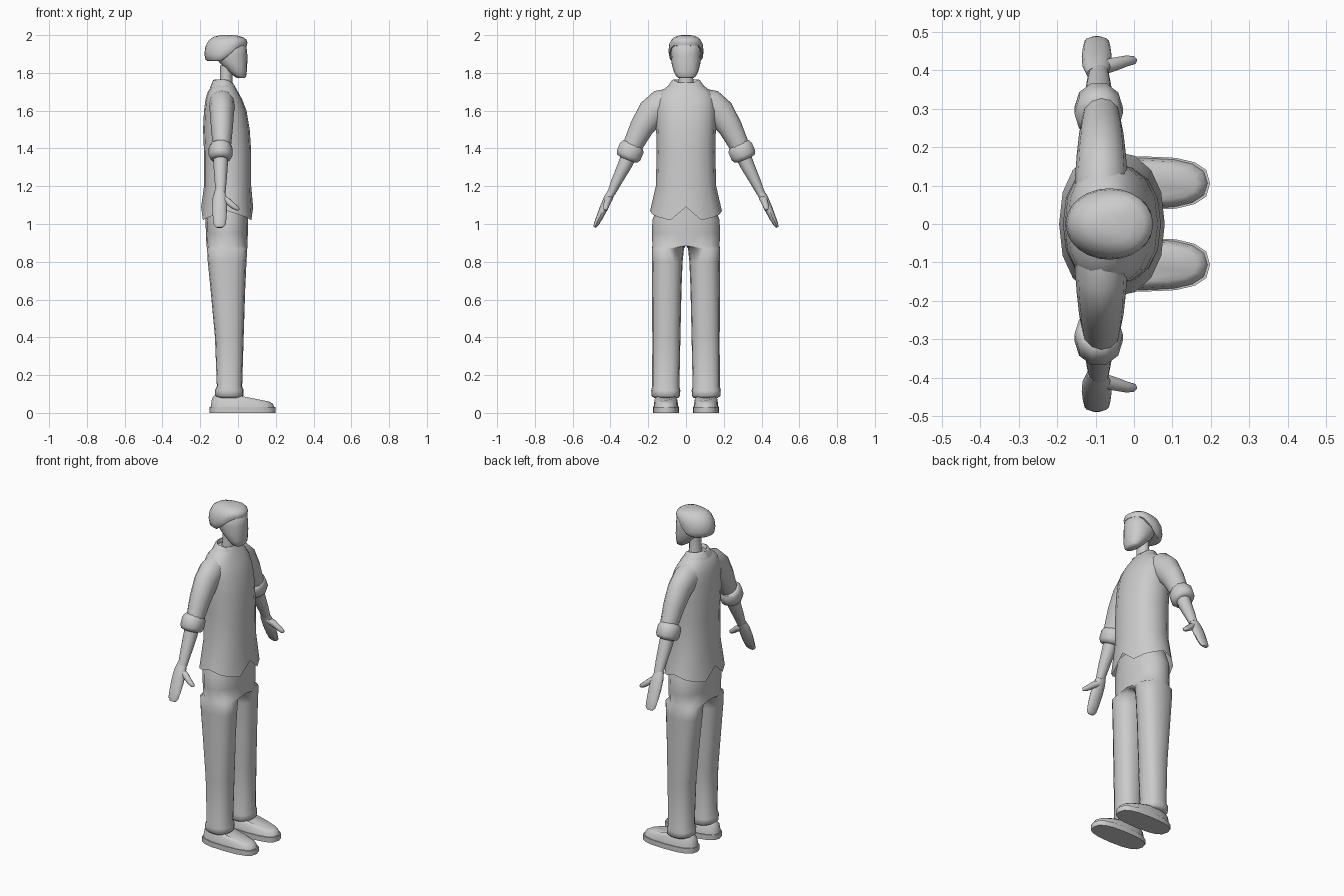
import bpy, bmesh, math
from mathutils import Vector

cube = bpy.data.objects.get("Cube")
if cube:
    bpy.data.objects.remove(cube)

grey = bpy.data.materials.new("plain grey")
grey.use_nodes = True
tone = (0.6, 0.6, 0.6, 1)
grey.diffuse_color = tone
grey.node_tree.nodes["Principled BSDF"].inputs["Base Color"].default_value = tone


def angles(n):
    return [2 * math.pi * i / n for i in range(n)]


def power(v, p):
    return math.copysign(abs(v) ** (2 / p), v)


def flat_ring(z, back, front, half, yc=0, p=2, n=16):
    """Level ring; z may be a rule taking (x, angle)."""
    pts = []
    for a in angles(n):
        x = (back + front) / 2 + (front - back) / 2 * power(math.cos(a), p)
        pts.append(Vector((x, yc + half * power(math.sin(a), p), z(x, a) if callable(z) else z)))
    return pts


def limb_rings(path, n=12):
    """Rings square to a path of (x, y, z, radius along x, radius across)."""
    centres = [Vector(p[:3]) for p in path]
    rings = []
    for i, (c, p) in enumerate(zip(centres, path)):
        way = (centres[min(i + 1, len(path) - 1)] - centres[max(i - 1, 0)]).normalized()
        side = way.cross(Vector((1, 0, 0))).normalized()
        fore = side.cross(way)
        rings.append([c + fore * p[3] * math.cos(a) + side * p[4] * math.sin(a) for a in angles(n)])
    return rings


def loft(name, rings, caps=(True, True), mirror=False, angle=50, drop=None):
    bm = bmesh.new()
    rows = [[bm.verts.new(p) for p in r] for r in rings]
    n = len(rows[0])
    for low, high in zip(rows, rows[1:]):
        for i in range(n):
            j = (i + 1) % n
            bm.faces.new((low[i], low[j], high[j], high[i]))
    if caps[0]:
        bm.faces.new(rows[0][::-1])
    if caps[1]:
        bm.faces.new(rows[-1])
    if drop:
        bmesh.ops.delete(bm, geom=[f for f in bm.faces if drop(f)], context='FACES')
    bmesh.ops.recalc_face_normals(bm, faces=bm.faces)
    mesh = bpy.data.meshes.new(name)
    bm.to_mesh(mesh)
    bm.free()
    mesh.materials.append(grey)
    ob = bpy.data.objects.new(name, mesh)
    bpy.context.collection.objects.link(ob)
    if mirror:
        mod = ob.modifiers.new("Mirror", 'MIRROR')
        mod.use_axis = (False, True, False)
    bpy.ops.object.select_all(action='DESELECT')
    ob.select_set(True)
    bpy.context.view_layer.objects.active = ob
    bpy.ops.object.shade_smooth_by_angle(angle=math.radians(angle))
    return ob


# Shirt body with a notched hem
def hem(x, a):
    step = round(math.degrees(math.acos(abs(math.cos(a)))) / 22.5)
    return (1.09, 1.02, 1.035, 1.05, 1.07)[step]


shirt = [(1.2, -.18, .07, .16), (1.38, -.18, .07, .155), (1.5, -.185, .062, .158),
         (1.6, -.18, .045, .16), (1.66, -.172, .022, .155), (1.7, -.16, 0, .135),
         (1.735, -.135, -.02, .09), (1.75, -.11, -.03, .05)]
loft("shirt_body", [flat_ring(hem, -.195, .08, .19, p=2.3)]
     + [flat_ring(*s, p=2.3) for s in shirt], caps=(False, True))

# Sleeves, rolled cuffs and forearms
X = -.085
loft("sleeves", limb_rings([(X, .07, 1.645, .07, .075), (X, .13, 1.628, .068, .085),
                            (X, .18, 1.59, .064, .078), (X, .235, 1.51, .058, .064),
                            (X, .285, 1.41, .048, .052)]), mirror=True)
X = -.092
loft("sleeve_cuffs", limb_rings([(X, .277, 1.425, .045, .045), (X, .28, 1.42, .055, .06),
                                 (X, .287, 1.403, .063, .071), (X, .304, 1.363, .063, .071),
                                 (X, .311, 1.346, .055, .06), (X, .313, 1.341, .04, .04)], 10), mirror=True)
loft("forearms", limb_rings([(X, .295, 1.38, .04, .042), (X, .325, 1.31, .038, .037),
                             (X, .365, 1.23, .032, .029), (X, .395, 1.165, .026, .022)]), mirror=True)

# Hands and thumbs
X = -.097
loft("hands", limb_rings([(X, .39, 1.178, .026, .02), (X, .41, 1.14, .037, .023),
                          (X, .435, 1.085, .039, .022), (X, .46, 1.03, .036, .017),
                          (X, .476, .997, .032, .013), (X, .483, .982, .018, .007)]), mirror=True)
loft("thumbs", limb_rings([(-.09, .405, 1.14, .02, .02), (-.055, .415, 1.12, .019, .019),
                           (-.02, .424, 1.092, .015, .015), (0, .426, 1.08, .011, .011),
                           (.006, .426, 1.076, .004, .004)], 8), mirror=True)

# Trousers: one leg opening into half the hips
leg = [(.08, -.105, .018, .065, .105), (.09, -.122, .03, .075, .107), (.12, -.122, .03, .077, .107),
       (.14, -.112, .022, .072, .107), (.4, -.122, .03, .0745, .104), (.65, -.145, .038, .078, .102),
       (.8, -.16, .045, .081, .099), (.87, -.164, .049, .085, .096)]
hips = [(.885, -.167, .05, .178), (.95, -.17, .052, .18), (1.02, -.172, .053, .178), (1.1, -.165, .05, .15)]
rings = [flat_ring(*r, p=2.4) for r in leg]
for h in hips:
    rings.append([Vector((p.x, max(p.y, 0) if abs(p.y) > 1e-6 else 0, p.z)) for p in flat_ring(*h, p=2.3)])
loft("trousers", rings, mirror=True, drop=lambda f: all(v.co.y < 1e-4 for v in f.verts), angle=60)

# Shoes
Y = .106
loft("shoe_soles", [flat_ring(z, -.15, .198, .07, Y, 2.7) for z in (0, .03)], mirror=True)


def slope(rise):
    return lambda x, a: .03 + rise * (1 if x < 0 else max(1 - x * 3.2, .3))


loft("shoe_uppers", [flat_ring(.028, -.145, .192, .066, Y, 2.6),
                     flat_ring(slope(.045), -.138, .185, .06, Y, 2.5),
                     flat_ring(slope(.063), -.125, .165, .046, Y, 2.4)], mirror=True)

# Neck and head
loft("neck", [flat_ring(1.7, -.11, -.025, .048, n=12), flat_ring(1.77, -.095, -.03, .038, n=12),
              flat_ring(1.84, -.095, -.03, .038, n=12)])
face = [(1.772, -.005, .036, .038), (1.782, -.02, .043, .052), (1.81, -.055, .047, .066),
        (1.85, -.095, .049, .076), (1.9, -.13, .049, .08), (1.95, -.14, .044, .079), (1.975, -.11, .01, .05)]
loft("head", [flat_ring(*f, p=2.2) for f in face], angle=60)


# Hair cap with a raised fringe
def hairline(a):
    c = math.cos(a)
    return 1.945 if c > .6 else 1.862 + .083 * max(0, (c + .3) / .9) ** 1.3


hair = []
for t, s in ((0, .84), (.06, .95), (.28, 1), (.55, .96), (.8, .8), (.94, .55), (1, .25)):
    ring = []
    for a in angles(24):
        k = max(s, .97) if t < .1 and math.cos(a) > 0 else s
        low = hairline(a)
        ring.append(Vector((-.064 + .114 * k * math.cos(a), .093 * k * math.sin(a), low + t * (2 - low))))
    hair.append(ring)
loft("hair", hair, angle=60)


# Folded collar, open at the throat
def tilt(z):
    return lambda x, a: z - .028 * max(0, math.cos(a)) ** 2


loft("collar", [flat_ring(tilt(1.735), -.115, -.02, .05), flat_ring(tilt(1.765), -.122, -.022, .065),
                flat_ring(tilt(1.762), -.132, -.016, .073), flat_ring(tilt(1.722), -.148, -.004, .1)],
     caps=(False, False), drop=lambda f: f.calc_center_median().x > -.03 and abs(f.calc_center_median().y) < .018)
